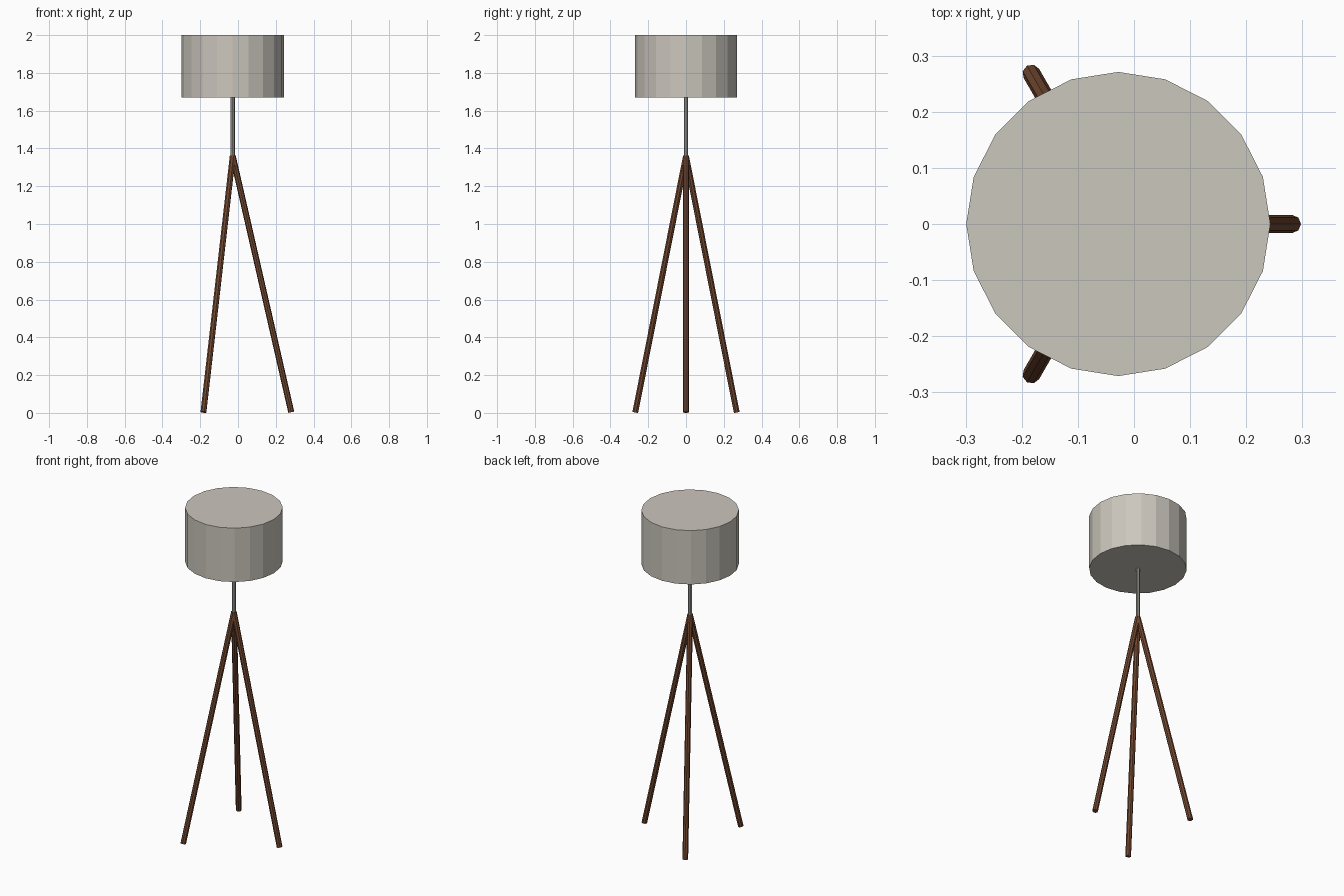
import bpy
import math
from mathutils import Vector

cube = bpy.data.objects.get("Cube")
if cube:
    bpy.data.objects.remove(cube, do_unlink=True)

CENTRE_X = -0.028


def material(name, color):
    mat = bpy.data.materials.new(name)
    mat.use_nodes = True
    mat.diffuse_color = (*color, 1)
    mat.node_tree.nodes["Principled BSDF"].inputs["Base Color"].default_value = (*color, 1)
    return mat


def rod(name, start, end, radius, sides, turn, mat):
    """Capped prism from start to end, with its first corner at the given turn."""
    start, end = Vector(start), Vector(end)
    axis = end - start
    bpy.ops.mesh.primitive_cylinder_add(vertices=sides, radius=radius, depth=axis.length)
    obj = bpy.context.object
    obj.name = name
    # The primitive starts at +y, so turn that corner to +x first
    for v in obj.data.vertices:
        v.co.x, v.co.y = v.co.y, -v.co.x
    tilt = axis.angle(Vector((0, 0, 1)))
    obj.rotation_euler = (0, -tilt, turn)
    obj.location = (start + end) / 2
    obj.data.materials.append(mat)
    return obj


fabric = material("warm grey fabric", (0.60, 0.57, 0.51))
metal = material("grey metal", (0.40, 0.39, 0.37))
wood = material("brown wood", (0.17, 0.065, 0.03))

# Drum shade and the pole below it
rod("lamp_shade", (CENTRE_X, 0, 1.67), (CENTRE_X, 0, 2.0), 0.271, 20, 0, fabric)
rod("pole", (CENTRE_X, 0, 1.34), (CENTRE_X, 0, 1.68), 0.011, 8, 0, metal)

# Three splayed legs meeting under the pole
for name, degrees in (("left_leg", 0), ("back_leg", 120), ("front_leg", 240)):
    a = math.radians(degrees)
    foot = (CENTRE_X + 0.31 * math.cos(a), 0.31 * math.sin(a), 0.0036)
    rod(name, foot, (CENTRE_X, 0, 1.36), 0.016, 8, a, wood)
